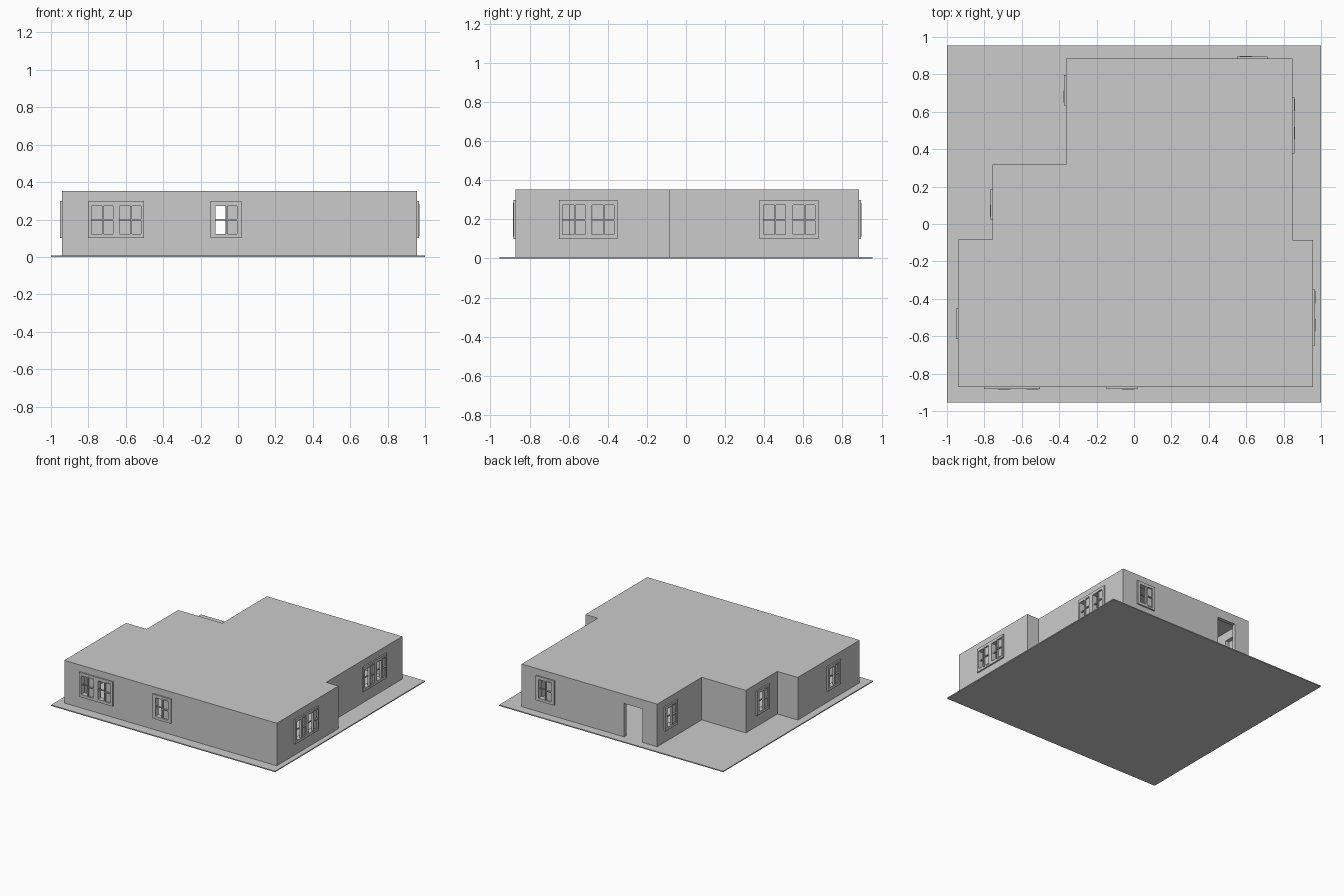
import bpy, bmesh
from math import radians
from mathutils import Matrix, Vector

if "Cube" in bpy.data.objects:
    bpy.data.objects.remove(bpy.data.objects["Cube"])

WALL_T, BASE, EAVE, TOP = 0.03, 0.008, 0.345, 0.352
OUTLINE = [(-0.94, -0.872), (0.957, -0.872), (0.957, -0.085), (0.847, -0.085),
           (0.847, 0.885), (-0.363, 0.885), (-0.363, 0.318), (-0.757, 0.318),
           (-0.757, -0.083), (-0.94, -0.083)]


def add_box(bm, x0, x1, y0, y1, z0, z1, mat=Matrix()):
    size = Matrix.Diagonal((x1 - x0, y1 - y0, z1 - z0, 1))
    mid = Matrix.Translation(((x0 + x1) / 2, (y0 + y1) / 2, (z0 + z1) / 2))
    bmesh.ops.create_cube(bm, size=1, matrix=mat @ mid @ size)


def finish(name, bm):
    mesh = bpy.data.meshes.new(name)
    bm.to_mesh(mesh)
    bm.free()
    ob = bpy.data.objects.new(name, mesh)
    bpy.context.collection.objects.link(ob)
    return ob


# Ground slab
bm = bmesh.new()
add_box(bm, -1, 1, -0.955, 0.955, 0, BASE)
finish("ground_slab", bm)

# Flat roof
bm = bmesh.new()
face = bm.faces.new([bm.verts.new((x, y, EAVE)) for x, y in OUTLINE])
top = bmesh.ops.extrude_face_region(bm, geom=[face])["geom"]
bmesh.ops.translate(bm, vec=(0, 0, TOP - EAVE),
                    verts=[g for g in top if isinstance(g, bmesh.types.BMVert)])
bmesh.ops.recalc_face_normals(bm, faces=bm.faces)
finish("flat_roof", bm)

# Outer walls, thickened inwards
bm = bmesh.new()
low = [bm.verts.new((x, y, BASE)) for x, y in OUTLINE]
high = [bm.verts.new((x, y, EAVE)) for x, y in OUTLINE]
for i in range(len(low)):
    j = (i + 1) % len(low)
    bm.faces.new((low[i], low[j], high[j], high[i]))
walls = finish("outer_walls", bm)
solid = walls.modifiers.new("thickness", 'SOLIDIFY')
solid.thickness, solid.offset, solid.use_even_offset = WALL_T, -1, True

# Windows: name, centre on the wall, turn from the front, number of openings
WINDOWS = [
    ("front_double_window", (-0.652, -0.872), 0, 2),
    ("front_single_window", (-0.064, -0.872), 0, 1),
    ("right_front_window", (0.957, -0.5), 90, 2),
    ("right_back_window", (0.847, 0.527), 90, 2),
    ("back_window", (0.633, 0.885), 180, 1),
    ("left_back_window", (-0.363, 0.715), 270, 1),
    ("left_middle_window", (-0.757, 0.106), 270, 1),
    ("left_front_window", (-0.94, -0.534), 270, 1),
]
Z0, Z1 = 0.10, 0.298       # casing
P0, P1, MID = 0.123, 0.273, 0.198  # opening and glazing bar


def build_window(name, pos, turn, count, cutter):
    mat = Matrix.Translation((pos[0], pos[1], 0)) @ Matrix.Rotation(radians(turn), 4, 'Z')
    half = 0.15 if count == 2 else 0.082
    centres = (-0.075, 0.075) if count == 2 else (0,)
    f, b = -0.011, WALL_T + 0.001
    bm = bmesh.new()
    # casing: sill, head and posts
    add_box(bm, -half, half, f, b, Z0, P0, mat)
    add_box(bm, -half, half, f, b, P1, Z1, mat)
    left = -half
    for c in centres:
        add_box(bm, left, c - 0.056, f, b, P0, P1, mat)
        left = c + 0.058
    add_box(bm, left, half, f, b, P0, P1, mat)
    for c in centres:
        # glazing bar, then sliding sash with its pane on the right
        add_box(bm, c - 0.056, c + 0.003, 0.004, 0.012, MID - 0.004, MID + 0.004, mat)
        x0, x1, s0, s1 = c + 0.001, c + 0.066, 0.113, 0.283
        sf, sb = -0.013, 0.006
        add_box(bm, x0, x0 + 0.008, sf, sb, s0, s1, mat)
        add_box(bm, x1 - 0.008, x1, sf, sb, s0, s1, mat)
        for z in (s0, MID - 0.004, s1 - 0.008):
            add_box(bm, x0 + 0.008, x1 - 0.008, sf, sb, z, z + 0.008, mat)
        add_box(bm, x0 + 0.004, x1 - 0.004, -0.002, 0.001, s0, s1, mat)
    finish(name, bm)
    add_box(cutter, -half + 0.004, half - 0.004, -0.05, 0.08, Z0 + 0.004, Z1 - 0.004, mat)


# Window and back door openings cut from the walls
cut = bmesh.new()
for w in WINDOWS:
    build_window(*w, cut)
add_box(cut, -0.23, -0.067, 0.80, 0.95, -0.02, 0.278)
cutter = finish("opening_cutter", cut)
cutter.hide_render = True
boolean = walls.modifiers.new("openings", 'BOOLEAN')
boolean.operation, boolean.solver, boolean.object = 'DIFFERENCE', 'EXACT', cutter

bpy.context.view_layer.objects.active = walls
for m in [m.name for m in walls.modifiers]:
    bpy.ops.object.modifier_apply(modifier=m)
bpy.data.objects.remove(cutter)
